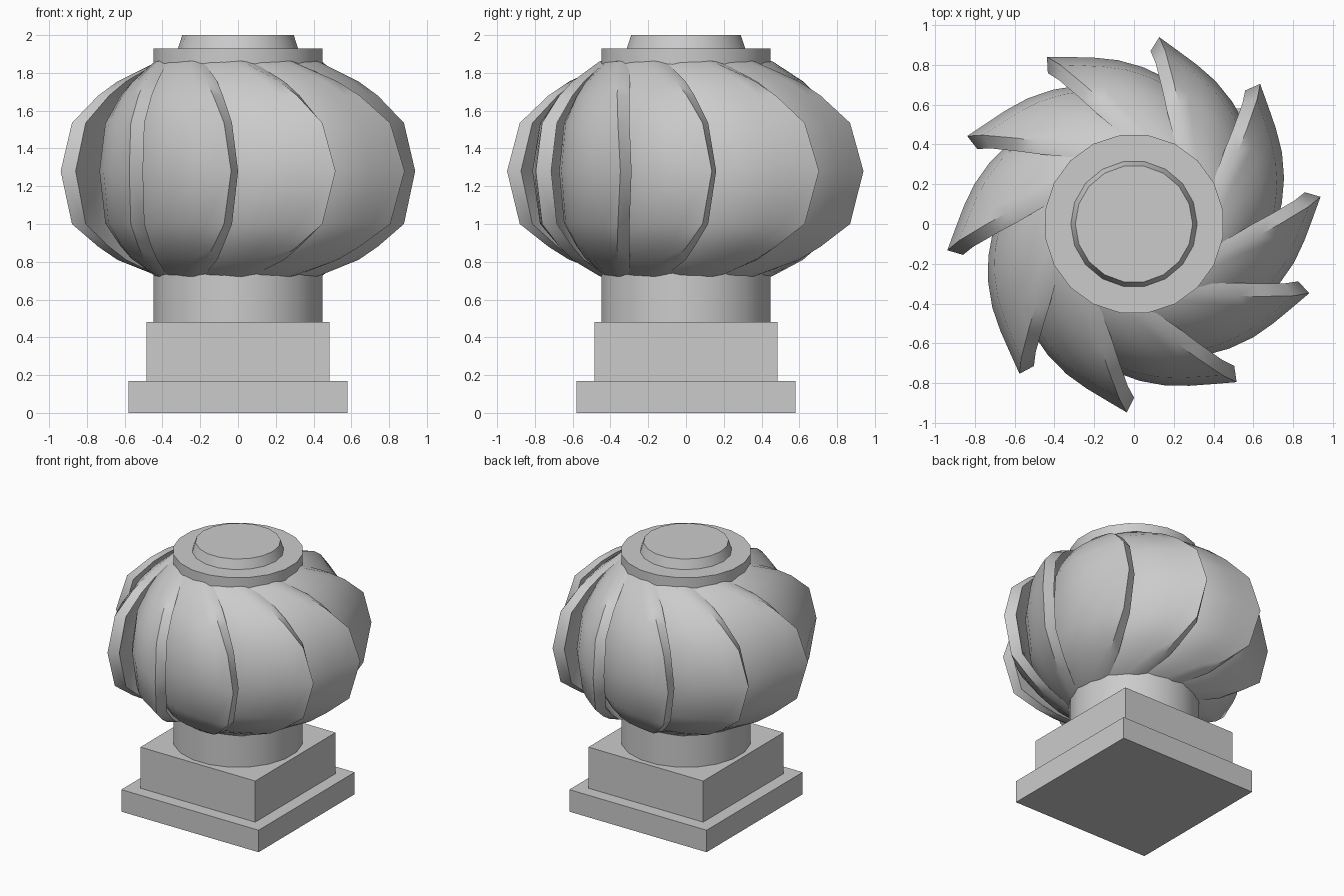
import bpy, bmesh
from math import radians, cos, sin, pi

if "Cube" in bpy.data.objects:
    bpy.data.objects.remove(bpy.data.objects["Cube"])


def box(name, half, z0, z1):
    bpy.ops.mesh.primitive_cube_add(size=1, location=(0, 0, (z0 + z1) / 2))
    o = bpy.context.object
    o.name = name
    o.scale = (2 * half, 2 * half, z1 - z0)


def frustum(name, r0, r1, z0, z1, sides):
    bpy.ops.mesh.primitive_cone_add(vertices=sides, radius1=r0, radius2=r1, depth=z1 - z0,
                                    location=(0, 0, (z0 + z1) / 2), rotation=(0, 0, pi / sides))
    o = bpy.context.object
    o.name = name
    bpy.ops.object.shade_smooth_by_angle(angle=radians(30))


# stepped square base, neck through the middle, cap
box("base_slab", 0.58, 0, 0.168)
box("base_block", 0.485, 0.168, 0.482)
frustum("neck", 0.452, 0.452, 0.482, 1.93, 20)
frustum("top_cap", 0.318, 0.295, 1.93, 2.0, 18)

# petal rim: radius, height, angular lag
RIM = [(0.40, 1.875, -36), (0.46, 1.86, -30), (0.64, 1.755, -13), (0.74, 1.68, -8),
       (0.883, 1.535, -2.6), (0.948, 1.28, 0), (0.883, 1.0, -2.6), (0.74, 0.88, -8),
       (0.64, 0.81, -13), (0.46, 0.725, -30), (0.40, 0.705, -36)]
# spiral across the petal: angle from rim, share of bulge
SPIRAL = [(0, 1), (-7, 0.905), (-14, 0.84), (-22, 0.78), (-31, 0.71), (-40, 0.64), (-49, 0.57)]


def petal(name, tip_angle):
    bm = bmesh.new()
    outer, inner = [], []
    for d, f in SPIRAL:
        row_o, row_i = [], []
        for r, z, lag in RIM:
            a = radians(tip_angle + lag + d)
            rr = 0.40 + (r - 0.40) * f
            x, y = rr * cos(a), rr * sin(a)
            zz = 1.29 + (z - 1.29) * (0.96 + 0.04 * f)
            # inner shell: shifted inwards and a little towards the open side
            t = (r - 0.40) / 0.548
            u, v = -0.03 - 0.045 * t, 0.055 - 0.021 * t
            row_o.append(bm.verts.new((x, y, zz)))
            row_i.append(bm.verts.new((x + u * cos(a) - v * sin(a), y + u * sin(a) + v * cos(a), zz)))
        outer.append(row_o)
        inner.append(row_i)
    n, m = len(SPIRAL), len(RIM)
    for j in range(n - 1):
        for i in range(m - 1):
            for g in (outer, inner):
                bm.faces.new((g[j][i], g[j + 1][i], g[j + 1][i + 1], g[j][i + 1]))
        for i in (0, m - 1):
            bm.faces.new((outer[j][i], outer[j + 1][i], inner[j + 1][i], inner[j][i]))
    for i in range(m - 1):
        for j in (0, n - 1):
            bm.faces.new((outer[j][i], outer[j][i + 1], inner[j][i + 1], inner[j][i]))
    bmesh.ops.recalc_face_normals(bm, faces=bm.faces)
    me = bpy.data.meshes.new(name)
    bm.to_mesh(me)
    bm.free()
    o = bpy.data.objects.new(name, me)
    bpy.context.collection.objects.link(o)
    bpy.ops.object.select_all(action='DESELECT')
    o.select_set(True)
    bpy.context.view_layer.objects.active = o
    bpy.ops.object.shade_smooth_by_angle(angle=radians(40))


# ten swirling petals, slightly uneven spacing
for i, a in enumerate([8.3, 48, 82.3, 117.5, 152.2, 188, 232.6, 267.8, 303, 338.5]):
    petal(f"petal_{i + 1}", a)
